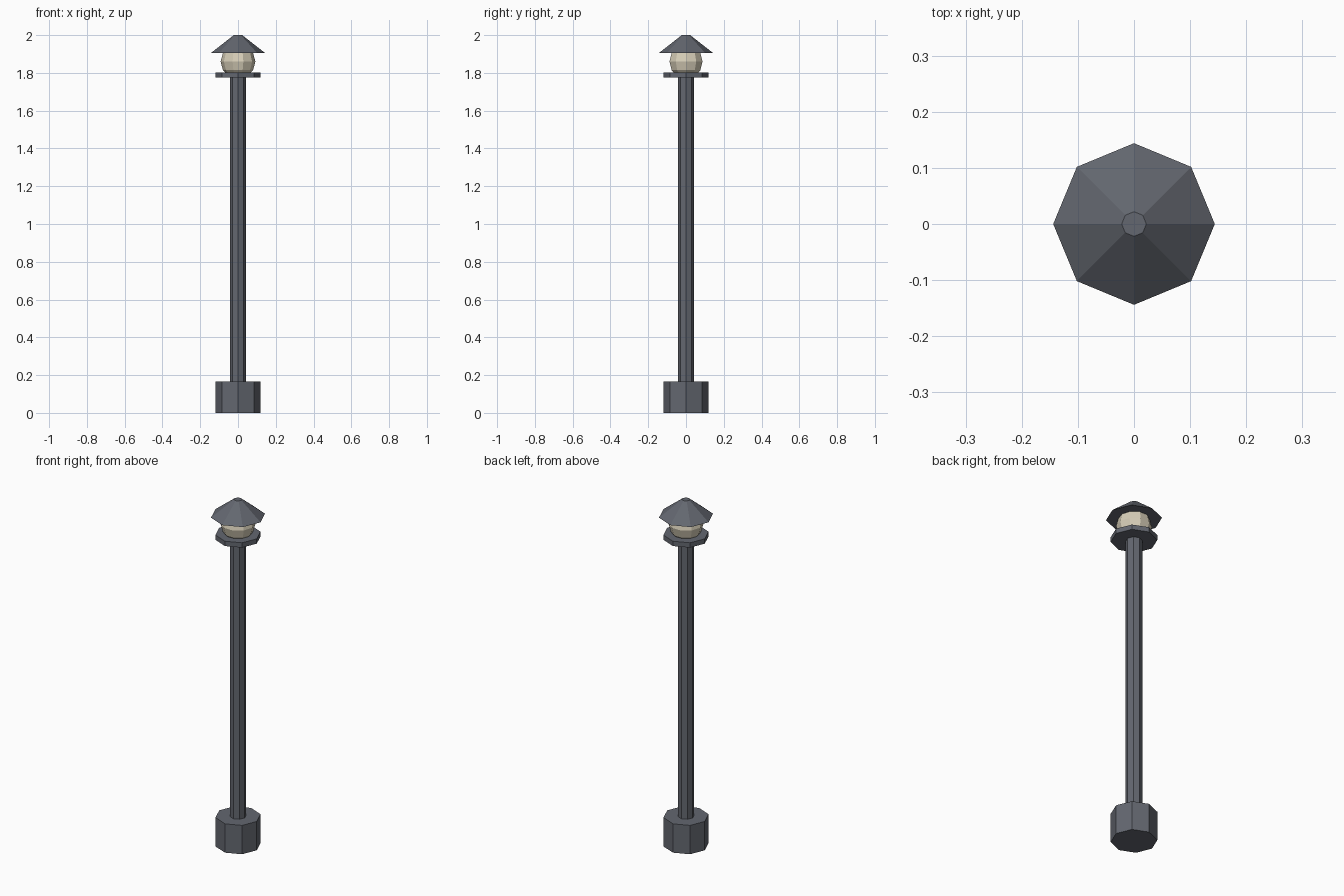
import bpy
import math

cube = bpy.data.objects.get("Cube")
if cube:
    bpy.data.objects.remove(cube, do_unlink=True)


def material(name, colour):
    mat = bpy.data.materials.new(name)
    mat.use_nodes = True
    mat.diffuse_color = colour
    mat.node_tree.nodes["Principled BSDF"].inputs["Base Color"].default_value = colour
    return mat


metal = material("slate grey metal", (0.125, 0.135, 0.16, 1))
glass = material("warm cream glass", (0.68, 0.62, 0.48, 1))


def octagon(name, bottom, top, radius, top_radius=None):
    """Eight-sided solid with corners on the x and y axes."""
    bpy.ops.mesh.primitive_cone_add(
        vertices=8, radius1=radius,
        radius2=radius if top_radius is None else top_radius,
        depth=top - bottom, location=(0, 0, (bottom + top) / 2))
    obj = bpy.context.object
    obj.name = name
    obj.data.materials.append(metal)
    return obj


# Metal parts, from the ground up
octagon("base", 0, 0.167, 0.12)
octagon("post", 0.167, 1.775, 0.043)
octagon("lamp_tray", 1.775, 1.803, 0.12)
octagon("roof", 1.905, 2.0, 0.144, 0.022)

# Faceted lamp globe, sunk into the tray and the roof
bpy.ops.mesh.primitive_uv_sphere_add(
    segments=10, ring_count=6, radius=0.092, location=(0, 0, 1.86),
    rotation=(0, 0, math.pi / 2))
globe = bpy.context.object
globe.name = "lamp_globe"
globe.data.materials.append(glass)
